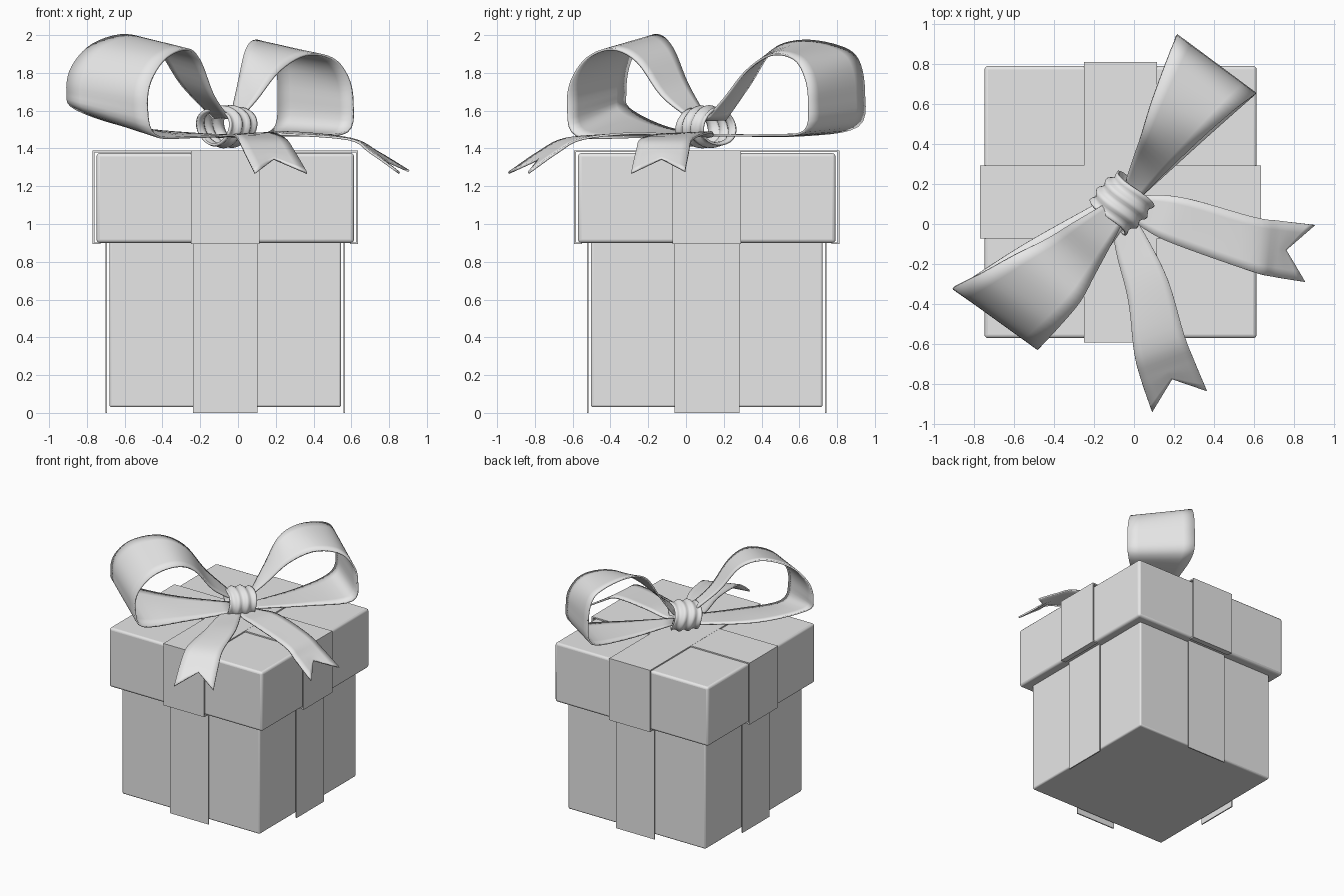
import bpy, bmesh, math
from mathutils import Vector, Matrix

if "Cube" in bpy.data.objects:
    bpy.data.objects.remove(bpy.data.objects["Cube"])

CX, CY = -0.0675, 0.11          # centre of the box

grey = bpy.data.materials.new("light_grey")
grey.diffuse_color = (0.8, 0.8, 0.8, 1)
grey.use_nodes = True
grey.node_tree.nodes["Principled BSDF"].inputs["Base Color"].default_value = grey.diffuse_color


def finish(name, bm, smooth=None):
    bmesh.ops.recalc_face_normals(bm, faces=bm.faces[:])
    me = bpy.data.meshes.new(name)
    bm.to_mesh(me)
    bm.free()
    me.materials.append(grey)
    ob = bpy.data.objects.new(name, me)
    bpy.context.collection.objects.link(ob)
    if smooth:
        bpy.ops.object.select_all(action='DESELECT')
        ob.select_set(True)
        bpy.context.view_layer.objects.active = ob
        bpy.ops.object.shade_smooth_by_angle(angle=math.radians(smooth))
    return ob


def thicken(ob, t, offset):
    m = ob.modifiers.new("thickness", 'SOLIDIFY')
    m.thickness, m.offset = t, offset
    m.use_even_offset = True


def block(name, half, z0, z1, bevel):
    bm = bmesh.new()
    bmesh.ops.create_cube(bm, size=1, matrix=Matrix.LocRotScale(
        Vector((CX, CY, (z0 + z1) / 2)), None, Vector((2 * half, 2 * half, z1 - z0))))
    ob = finish(name, bm, 40)
    m = ob.modifiers.new("soft_edges", 'BEVEL')
    m.width, m.segments = bevel, 3


def strip(name, profile, half_width, t, angle):
    """Flat band: profile of (outward, height) points swept across its width."""
    rot = Matrix.Translation((CX, CY, 0)) @ Matrix.Rotation(angle, 4, 'Z')
    bm = bmesh.new()
    rows = [[bm.verts.new(rot @ Vector((s, w, z))) for w in (-half_width, half_width)]
            for s, z in profile]
    for a, b in zip(rows, rows[1:]):
        bm.faces.new((a[0], a[1], b[1], b[0]))
    bmesh.ops.recalc_face_normals(bm, faces=bm.faces[:])
    # make the outer side face away from the box
    c = Vector((CX, CY, 0.9))
    f = max(bm.faces, key=lambda f: f.calc_area())
    flip = f.normal.dot(f.calc_center_median() - c) < 0
    me_ob = finish(name, bm)
    if flip:
        me_ob.data.flip_normals()
    n = me_ob.data.polygons
    big = max(n, key=lambda p: p.area)
    outward = big.normal.dot(big.center - c) > 0
    thicken(me_ob, t, -1 if outward else 1)


def spline(pts, steps):
    """Catmull-Rom curve through the points."""
    p = [Vector(q) for q in pts]
    p = [2 * p[0] - p[1]] + p + [2 * p[-1] - p[-2]]
    out = []
    for i in range(1, len(p) - 2):
        a, b, c, d = p[i - 1:i + 3]
        for k in range(steps):
            t = k / steps
            out.append(0.5 * (2 * b + (c - a) * t + (2 * a - 5 * b + 4 * c - d) * t * t
                              + (3 * b - a - 3 * c + d) * t ** 3))
    return out + [p[-2]]


def ribbon(name, edge_a, edge_b, notch=None, steps=5, across=6):
    """Ribbon spanning two edge curves, with an optional V-cut end."""
    A, B = spline(edge_a, steps), spline(edge_b, steps)
    pull = Vector((0, 0, 0))
    if notch:
        pull = Vector(notch) - (A[-1] + B[-1]) / 2
    bm = bmesh.new()
    rows = []
    for i, (a, b) in enumerate(zip(A, B)):
        fade = max(0, 1 - (len(A) - 1 - i) / steps)
        rows.append([bm.verts.new(a.lerp(b, j / across)
                     + pull * fade * (1 - abs(2 * j / across - 1)))
                     for j in range(across + 1)])
    for r, s in zip(rows, rows[1:]):
        for j in range(across):
            bm.faces.new((r[j], r[j + 1], s[j + 1], s[j]))
    thicken(finish(name, bm, 50), 0.012, 0)


# Box and lid
block("box_body", 0.613, 0.03, 1.2, 0.012)
block("lid", 0.682, 0.90, 1.375, 0.018)

# Bands on the box sides
for i, side in enumerate(("right", "back", "left", "front")):
    strip("box_band_" + side, [(0.634, 0.0), (0.634, 0.91)], 0.172, 0.009, i * math.pi / 2)

# Bands over the lid, tucked under its rim
for name, ang, top in (("lid_band_across", 0, 1.389), ("lid_band_along", math.pi / 2, 1.39)):
    strip(name, [(-0.66, 0.893), (-0.703, 0.893), (-0.703, top),
                 (0.703, top), (0.703, 0.893), (0.66, 0.893)], 0.182, 0.01, ang)

# Bow loops
ribbon("bow_loop_left",
       [(-0.05, 0.02, 1.56), (-0.13, -0.13, 1.68), (-0.2, -0.26, 1.86), (-0.27, -0.39, 1.925),
        (-0.38, -0.52, 1.88), (-0.46, -0.605, 1.76), (-0.48, -0.625, 1.62),
        (-0.44, -0.58, 1.47), (-0.25, -0.3, 1.46), (-0.04, 0.0, 1.47)],
       [(-0.13, 0.11, 1.56), (-0.3, 0.01, 1.74), (-0.43, -0.07, 1.93), (-0.59, -0.15, 2.0),
        (-0.77, -0.25, 1.95), (-0.88, -0.305, 1.83), (-0.905, -0.32, 1.7),
        (-0.86, -0.3, 1.61), (-0.55, -0.1, 1.51), (-0.14, 0.13, 1.47)])
ribbon("bow_loop_right",
       [(0.0, 0.1, 1.55), (0.1, 0.2, 1.66), (0.22, 0.32, 1.81), (0.36, 0.45, 1.895),
        (0.5, 0.57, 1.875), (0.58, 0.63, 1.78), (0.608, 0.65, 1.65),
        (0.58, 0.625, 1.49), (0.35, 0.42, 1.47), (0.02, 0.12, 1.47)],
       [(-0.04, 0.21, 1.55), (0.0, 0.34, 1.74), (0.04, 0.46, 1.92), (0.09, 0.62, 1.97),
        (0.16, 0.81, 1.94), (0.2, 0.91, 1.87), (0.213, 0.943, 1.7),
        (0.2, 0.91, 1.52), (0.11, 0.62, 1.47), (-0.03, 0.22, 1.47)])

# Bow tails
ribbon("bow_tail_front",
       [(-0.12, 0.06, 1.46), (-0.09, -0.14, 1.465), (-0.03, -0.38, 1.47),
        (0.0, -0.64, 1.45), (0.035, -0.78, 1.38), (0.09, -0.94, 1.27)],
       [(-0.04, 0.1, 1.46), (0.06, -0.06, 1.47), (0.17, -0.28, 1.48),
        (0.25, -0.55, 1.45), (0.3, -0.68, 1.38), (0.365, -0.835, 1.27)],
       notch=(0.19, -0.775, 1.345))
ribbon("bow_tail_right",
       [(-0.06, 0.12, 1.46), (0.1, 0.145, 1.47), (0.28, 0.125, 1.485),
        (0.6, 0.035, 1.45), (0.74, 0.015, 1.38), (0.905, -0.005, 1.28)],
       [(-0.06, 0.06, 1.46), (0.06, -0.03, 1.465), (0.2, -0.1, 1.475),
        (0.58, -0.235, 1.45), (0.7, -0.265, 1.38), (0.855, -0.29, 1.27)],
       notch=(0.76, -0.13, 1.345))

# Knot: creased sleeve wrapped around the middle of the bow
axis, side, up = Vector((0.7, 0.714, 0)), Vector((0.714, -0.7, 0)), Vector((0, 0, 1))
bm = bmesh.new()
rings, n, m = [], 32, 16
for i in range(m + 1):
    t = 2 * i / m - 1
    ring = []
    for j in range(n):
        a = 2 * math.pi * j / n
        crease = 1 - 0.07 * math.cos(3 * math.pi * t + 0.9 * math.sin(a)) - 0.12 * t * t
        ring.append(bm.verts.new(
            Vector((-0.06, 0.105, 1.515)) + axis * (0.1 * t + 0.012 * math.sin(2 * a))
            + side * 0.135 * crease * math.cos(a) + up * 0.108 * crease * math.sin(a)))
    rings.append(ring)
for r, s in zip(rings, rings[1:]):
    for j in range(n):
        k = (j + 1) % n
        bm.faces.new((r[j], r[k], s[k], s[j]))
thicken(finish("bow_knot", bm, 60), 0.012, -1)
